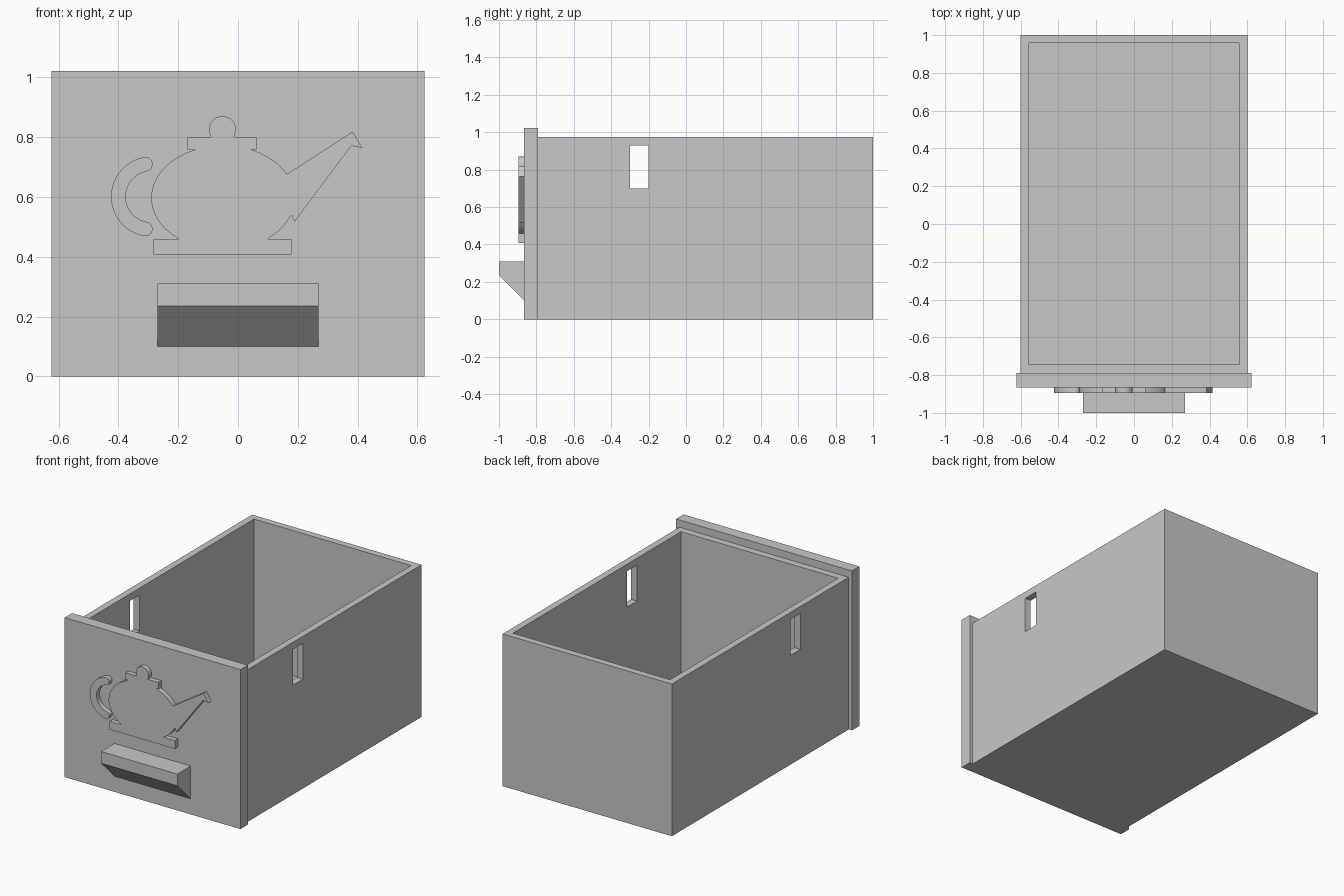
import bpy
import bmesh
from math import cos, sin, radians

# Remove the default object
if "Cube" in bpy.data.objects:
    bpy.data.objects.remove(bpy.data.objects["Cube"], do_unlink=True)

grey = bpy.data.materials.new("plain grey")
grey.use_nodes = True
COLOUR = (0.58, 0.58, 0.58, 1)
grey.diffuse_color = COLOUR
grey.node_tree.nodes["Principled BSDF"].inputs["Base Color"].default_value = COLOUR


def prism(name, points, offset):
    """Extrude a closed outline of 3D points along an offset."""
    bm = bmesh.new()
    face = bm.faces.new([bm.verts.new(p) for p in points])
    result = bmesh.ops.extrude_face_region(bm, geom=[face])
    moved = [g for g in result["geom"] if isinstance(g, bmesh.types.BMVert)]
    bmesh.ops.translate(bm, vec=offset, verts=moved)
    bmesh.ops.recalc_face_normals(bm, faces=bm.faces)
    mesh = bpy.data.meshes.new(name)
    bm.to_mesh(mesh)
    bm.free()
    mesh.materials.append(grey)
    obj = bpy.data.objects.new(name, mesh)
    bpy.context.collection.objects.link(obj)
    return obj


def box(name, x, y, z):
    """Box from (low, high) ranges on each axis."""
    base = [(x[0], y[0], z[0]), (x[1], y[0], z[0]), (x[1], y[1], z[0]), (x[0], y[1], z[0])]
    return prism(name, base, (0, 0, z[1] - z[0]))


def cut(target, cutter):
    cutter.hide_render = True
    cutter.display_type = 'WIRE'
    cutter.hide_set(True)
    mod = target.modifiers.new(cutter.name, 'BOOLEAN')
    mod.operation = 'DIFFERENCE'
    mod.solver = 'EXACT'
    mod.object = cutter


def arc(cx, cz, rx, rz, start, end, steps):
    angles = [radians(start + (end - start) * i / steps) for i in range(steps + 1)]
    return [(cx + rx * cos(a), cz + rz * sin(a)) for a in angles]


PLATE_FRONT = -0.865
PLATE_BACK = -0.79


def relief(name, outline):
    """Raised emblem on the front plate from an x, z outline."""
    obj = prism(name, [(x, PLATE_FRONT, z) for x, z in outline], (0, -0.03, 0))
    bpy.ops.object.select_all(action='DESELECT')
    obj.select_set(True)
    bpy.context.view_layer.objects.active = obj
    bpy.ops.object.shade_smooth_by_angle(angle=radians(25))


# Open drawer box with a slot through both side walls
drawer = box("drawer_box", (-0.6, 0.6), (PLATE_BACK, 1), (0, 0.975))
cut(drawer, box("cavity_cutter", (-0.557, 0.557), (-0.745, 0.957), (0.045, 1.2)))
cut(drawer, box("slot_cutter", (-0.8, 0.8), (-0.3, -0.2), (0.70, 0.93)))

# Front plate
box("front_plate", (-0.623, 0.623), (PLATE_FRONT, PLATE_BACK), (0, 1.022))

# Wedge pull
side = [(PLATE_FRONT, 0.31), (-1, 0.31), (-1, 0.235), (PLATE_FRONT, 0.10)]
prism("pull_handle", [(-0.27, y, z) for y, z in side], (0.54, 0, 0))

# Teapot silhouette: foot, body, spout, lid and knob
BODY = (-0.05, 0.597, 0.24, 0.175)
outline = [(-0.283, 0.407), (0.179, 0.407), (0.179, 0.46)]
outline += arc(*BODY, -51.5, -32, 6)
outline += [(0.179, 0.54), (0.189, 0.517), (0.379, 0.771), (0.416, 0.764), (0.383, 0.818)]
outline += arc(*BODY, 27, 67, 12)
outline += [(0.062, 0.758), (0.062, 0.801)]
outline += arc(-0.052, 0.825, 0.045, 0.045, -32, 212, 28)
outline += [(-0.169, 0.801), (-0.169, 0.758)]
outline += arc(*BODY, 113, 231.5, 32)
outline += [(-0.283, 0.46)]
relief("teapot_emblem", outline)

# Curved teapot handle with round ends
CX, CZ, MID, HALF = -0.29, 0.601, 0.11, 0.0243
START, END = 100.5, 259.5


def end_cap(angle, first, last):
    a = radians(angle)
    return arc(CX + MID * cos(a), CZ + MID * sin(a), HALF, HALF, first, last, 12)[1:-1]


loop = arc(CX, CZ, MID + HALF, MID + HALF, START, END, 32)
loop += end_cap(END, END, END + 180)
loop += arc(CX, CZ, MID - HALF, MID - HALF, END, START, 32)
loop += end_cap(START, START - 180, START)
relief("teapot_handle", loop)
